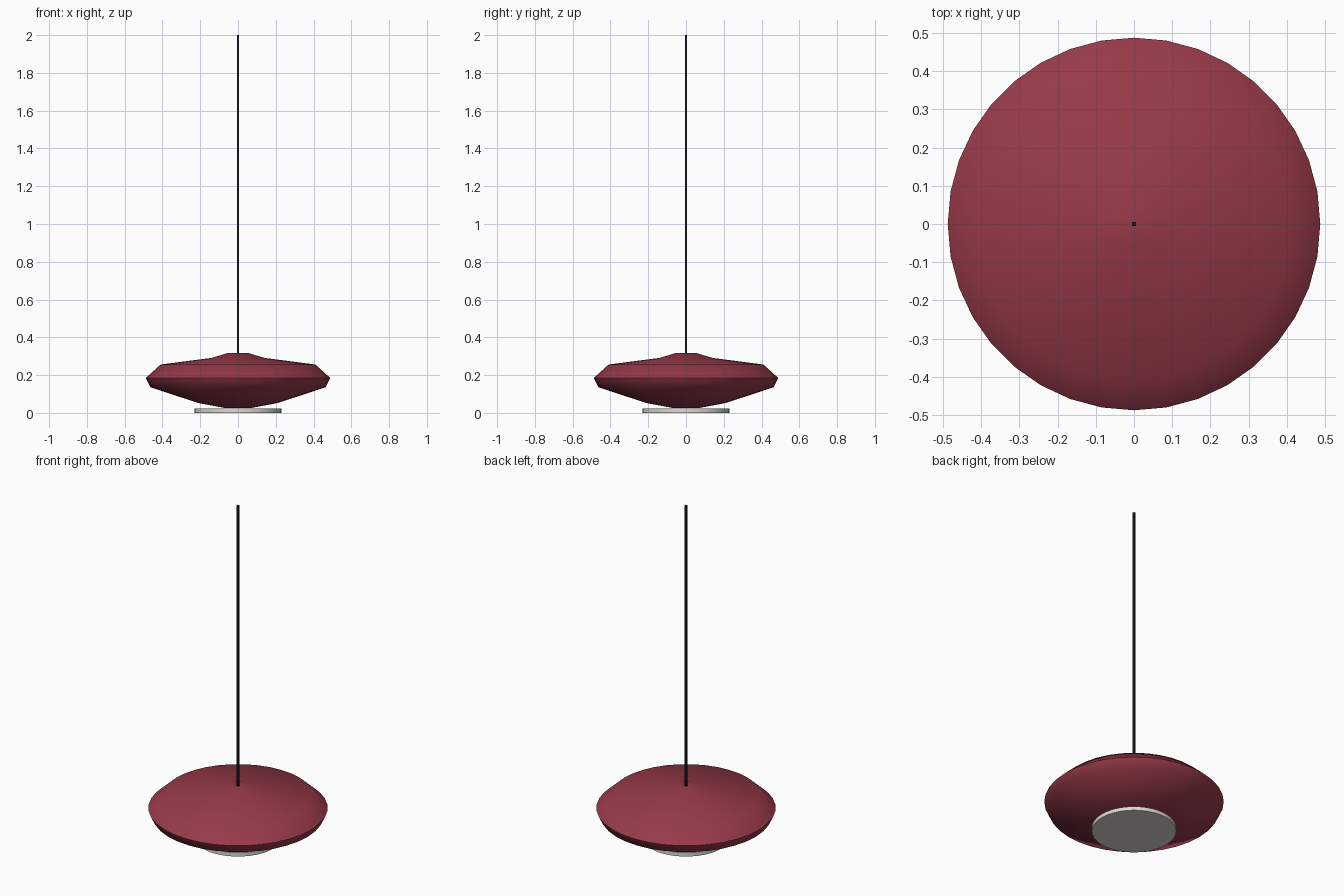
import bpy, bmesh, math

if "Cube" in bpy.data.objects:
    bpy.data.objects.remove(bpy.data.objects["Cube"])


def material(name, rgb):
    m = bpy.data.materials.new(name)
    m.diffuse_color = (*rgb, 1)
    m.use_nodes = True
    m.node_tree.nodes["Principled BSDF"].inputs["Base Color"].default_value = m.diffuse_color
    return m


RED = material("deep red", (0.31, 0.042, 0.066))
CREAM = material("warm white", (0.72, 0.69, 0.61))
BLACK = material("cord black", (0.012, 0.012, 0.014))


def lathe(name, profile, sides, mat, smooth_angle):
    """Revolve (radius, z) points round z, closing both ends with flat caps."""
    bm = bmesh.new()
    rings = []
    for r, z in profile:
        rings.append([bm.verts.new((r * math.cos(2 * math.pi * i / sides),
                                    r * math.sin(2 * math.pi * i / sides), z))
                      for i in range(sides)])
    for a, b in zip(rings, rings[1:]):
        for i in range(sides):
            j = (i + 1) % sides
            bm.faces.new((a[i], a[j], b[j], b[i]))
    bm.faces.new(rings[0][::-1])
    bm.faces.new(rings[-1])
    bmesh.ops.recalc_face_normals(bm, faces=bm.faces)
    me = bpy.data.meshes.new(name)
    bm.to_mesh(me)
    bm.free()
    ob = bpy.data.objects.new(name, me)
    bpy.context.collection.objects.link(ob)
    me.materials.append(mat)
    bpy.ops.object.select_all(action='DESELECT')
    ob.select_set(True)
    bpy.context.view_layer.objects.active = ob
    bpy.ops.object.shade_smooth_by_angle(angle=math.radians(smooth_angle))
    return ob


# Shade: flattened lens shape
lathe("shade", [(0.07, 0.026), (0.21, 0.052), (0.464, 0.136), (0.488, 0.185),
                (0.41, 0.256), (0.14, 0.291), (0.055, 0.317)], 36, RED, 60)

# Diffuser disc below the shade
lathe("diffuser_disc", [(0.23, 0.0), (0.23, 0.023)], 36, CREAM, 30)

# Square hanging cord
bpy.ops.mesh.primitive_cube_add(size=1, location=(0, 0, 1.155))
cord = bpy.context.object
cord.name = "cord"
cord.scale = (0.011, 0.011, 1.69)
cord.data.materials.append(BLACK)
